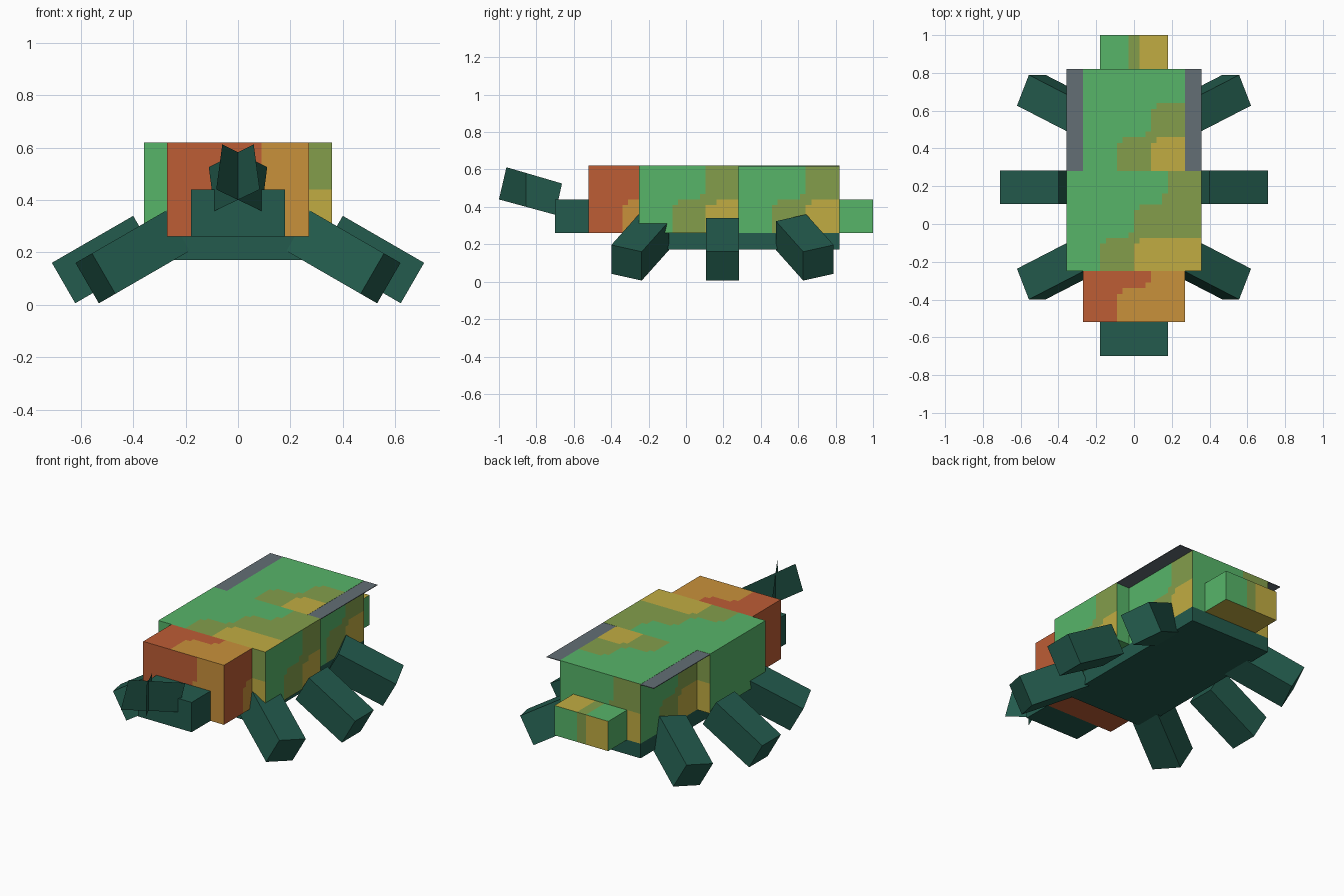
import bpy, bmesh, math
from mathutils import Vector, Matrix

if "Cube" in bpy.data.objects:
    bpy.data.objects.remove(bpy.data.objects["Cube"], do_unlink=True)


def material(name, rgb):
    lin = [((c / 255 + 0.055) / 1.055) ** 2.4 for c in rgb]
    m = bpy.data.materials.new(name)
    m.use_nodes = True
    m.diffuse_color = (*lin, 1)
    m.node_tree.nodes["Principled BSDF"].inputs["Base Color"].default_value = (*lin, 1)
    return m


green = material("leaf green", (87, 181, 105))
olive = material("olive", (131, 158, 75))
gold = material("gold", (193, 172, 66))
red = material("rust red", (189, 93, 53))
orange = material("amber orange", (201, 145, 59))
teal = material("dark teal", (35, 91, 77))
grey = material("slate grey", (99, 110, 117))

CELL = 0.18
STEPS = 6  # faces per pattern cell


def finish(name, bm, mats):
    mesh = bpy.data.meshes.new(name)
    bm.to_mesh(mesh)
    bm.free()
    for m in mats:
        mesh.materials.append(m)
    obj = bpy.data.objects.new(name, mesh)
    bpy.context.collection.objects.link(obj)
    return obj


def plain_box(name, centre, size, mat, rot=Matrix()):
    bm = bmesh.new()
    bmesh.ops.create_cube(bm, size=1)
    bmesh.ops.transform(bm, verts=bm.verts, matrix=Matrix.Translation(centre) @ rot @ Matrix.Diagonal((*size, 1)))
    return finish(name, bm, [mat])


def level(pattern, letters, a, b):
    """Blurred pattern value, which rounds the corners of the patches."""
    rows = pattern.split("/")[::-1]
    total = 0
    for da in (-0.22, 0, 0.22):
        for db in (-0.22, 0, 0.22):
            row = rows[min(max(int(b + db), 0), len(rows) - 1)]
            total += letters.index(row[min(max(int(a + da), 0), len(row) - 1)])
    return int(total / 9 + 0.5)


# Outward faces: right and up directions as seen from outside
AXES = {
    "front": ((1, 0, 0), (0, 0, 1)), "right": ((0, 1, 0), (0, 0, 1)),
    "back": ((-1, 0, 0), (0, 0, 1)), "left": ((0, -1, 0), (0, 0, 1)),
    "top": ((1, 0, 0), (0, 1, 0)), "bottom": ((1, 0, 0), (0, -1, 0)),
}


def patched_box(name, centre, size, mats, letters, patterns):
    bm = bmesh.new()
    c, s = Vector(centre), Vector(size)
    for side, (u, v) in AXES.items():
        u, v = Vector(u), Vector(v)
        n = u.cross(v)
        w, h, d = (sum(abs(e[i]) * s[i] for i in range(3)) for e in (u, v, n))
        pattern = patterns.get(side, letters[0])
        plain = len(set(pattern)) == 1
        nu = 1 if plain else round(w / CELL * STEPS)
        nv = 1 if plain else round(h / CELL * STEPS)
        start = c - u * w / 2 - v * h / 2 + n * d / 2
        grid = [[bm.verts.new(start + u * w * i / nu + v * h * j / nv)
                 for j in range(nv + 1)] for i in range(nu + 1)]
        for i in range(nu):
            for j in range(nv):
                f = bm.faces.new((grid[i][j], grid[i + 1][j], grid[i + 1][j + 1], grid[i][j + 1]))
                f.material_index = level(pattern, letters, (i + 0.5) * w / nu / CELL, (j + 0.5) * h / nv / CELL)
    bmesh.ops.remove_doubles(bm, verts=bm.verts, dist=0.0005)
    return finish(name, bm, mats)


# Body segments
camo = [green, olive, gold]
small = "GGO/GOY"
wide = "GGGO/GOYY"
patched_box("head_segment", (0, -0.385, 0.44), (0.54, 0.27, 0.36), [red, orange], "RA",
            {"front": "RRA/RAA", "right": "RR/RA", "top": "RRA/RAA"})
patched_box("middle_segment", (0, 0.015, 0.44), (0.715, 0.53, 0.36), camo, "GOY",
            {"front": wide, "back": wide, "right": small, "top": "GGGO/GGOO/GOYY"})
patched_box("rear_segment", (0, 0.55, 0.44), (0.54, 0.54, 0.36), camo, "GOY",
            {"back": small, "right": small, "left": small, "top": "GGG/GGO/GOY"})
patched_box("tail_block", (0, 0.91, 0.35), (0.36, 0.18, 0.18), camo, "GOY",
            {"top": "GY", "back": "GY", "bottom": "Y"})
plain_box("belly", (0, 0.285, 0.216), (0.54, 1.07, 0.088), teal)
plain_box("snout_block", (0, -0.61, 0.35), (0.36, 0.18, 0.18), teal)

# Shell rims, legs and crossed jaw blades, mirrored left and right
tilt = math.radians(30)
legs = {"front": (0.402, -0.245, 0.183, -0.42),
        "middle": (0.51, 0.195, 0.173, 0),
        "rear": (0.402, 0.635, 0.183, 0.42)}
for label, sx in (("left", 1), ("right", -1)):
    plain_box(label + "_shell_rim", (sx * 0.313, 0.55, 0.617), (0.09, 0.54, 0.004), grey)
    for part, (x, y, z, yaw) in legs.items():
        rot = Matrix.Rotation(sx * tilt, 4, "Y") @ Matrix.Rotation(sx * yaw, 4, "Z")
        plain_box(f"{label}_{part}_leg", (sx * x, y, z), (0.358, 0.178, 0.178), teal, rot)
    bm = bmesh.new()
    outline = [(-0.96, 0.612), (-1.0, 0.44), (-0.70, 0.358), (-0.663, 0.525)]
    bm.faces.new([bm.verts.new((sx * 0.576 * (y + 0.856), y, z)) for y, z in outline])
    finish(label + "_jaw_blade", bm, [teal])
